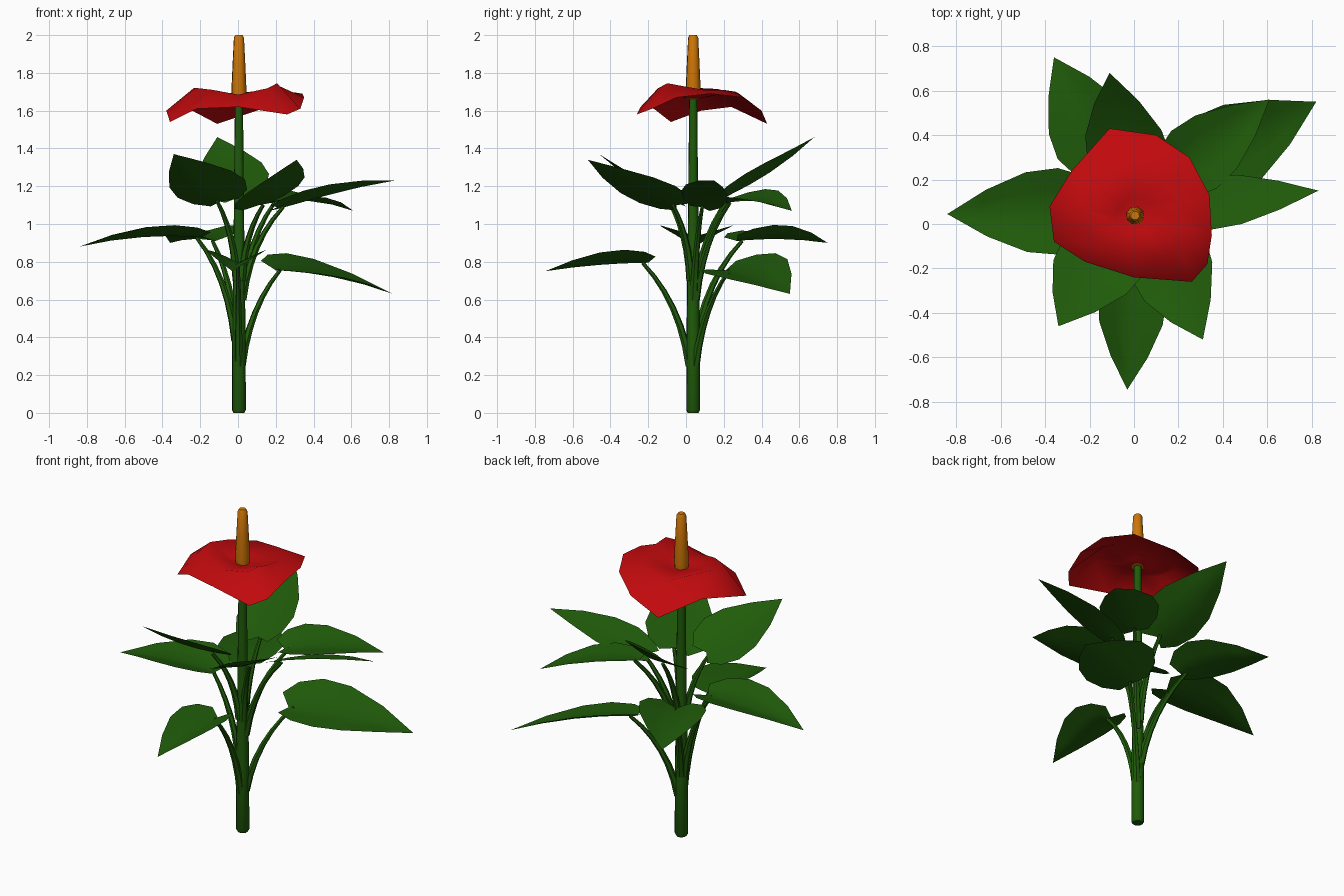
import bpy, bmesh, math
from mathutils import Vector

if "Cube" in bpy.data.objects:
    bpy.data.objects.remove(bpy.data.objects["Cube"])


def material(name, rgb):
    m = bpy.data.materials.new(name)
    m.diffuse_color = (*rgb, 1)
    m.use_nodes = True
    m.node_tree.nodes["Principled BSDF"].inputs["Base Color"].default_value = m.diffuse_color
    return m


GREEN = material("leaf green", (0.014, 0.104, 0.003))
RED = material("flower red", (0.53, 0.003, 0.004))
ORANGE = material("spike orange", (0.62, 0.18, 0.002))
AXIS = Vector((0.005, 0.038, 0))


def finish(name, bm, mat, angle=50):
    bmesh.ops.recalc_face_normals(bm, faces=bm.faces)
    me = bpy.data.meshes.new(name)
    bm.to_mesh(me)
    bm.free()
    me.materials.append(mat)
    ob = bpy.data.objects.new(name, me)
    bpy.context.collection.objects.link(ob)
    bpy.context.view_layer.objects.active = ob
    ob.select_set(True)
    bpy.ops.object.shade_smooth_by_angle(angle=math.radians(angle))
    ob.select_set(False)
    return ob


def tube(name, path, radii, mat, sides=8):
    """Capped tube along a path with one radius per point."""
    bm = bmesh.new()
    rings = []
    for i, p in enumerate(path):
        d = (path[min(i + 1, len(path) - 1)] - path[max(i - 1, 0)]).normalized()
        u = d.cross(Vector((0.3, 1, 0))).normalized()
        v = d.cross(u)
        rings.append([bm.verts.new(p + radii[i] * (u * math.cos(a) + v * math.sin(a)))
                      for a in (2 * math.pi * k / sides for k in range(sides))])
    for a, b in zip(rings, rings[1:]):
        for k in range(sides):
            n = (k + 1) % sides
            bm.faces.new((a[k], a[n], b[n], b[k]))
    bm.faces.new(rings[0])
    bm.faces.new(rings[-1])
    return finish(name, bm, mat)


def leaf(name, base, tip, half, arch, fold, roll):
    """Pointed leaf blade: arched midrib, folded halves, roll lifts its left side."""
    base, tip = Vector(base), Vector(tip)
    axis = tip - base
    left = Vector((-axis.y, axis.x, 0)).normalized()
    up = axis.cross(left).normalized()
    outline = ((0, 0.42), (0.10, 0.80), (0.27, 1.0), (0.48, 0.92), (0.74, 0.54))
    bm = bmesh.new()
    rows = []
    for t, w in outline:
        row = []
        for s in (-1, -0.5, 0, 0.5, 1):
            p = base + axis * (t - 0.07 * abs(s) * (1 - t))
            p += left * (half * w * s)
            p += up * (arch * 4 * t * (1 - t) + w * (fold * abs(s) + roll * s))
            row.append(bm.verts.new(p))
        rows.append(row)
    for a, b in zip(rows, rows[1:]):
        for k in range(4):
            bm.faces.new((a[k], a[k + 1], b[k + 1], b[k]))
    point = bm.verts.new(tip)
    for k in range(4):
        bm.faces.new((rows[-1][k], rows[-1][k + 1], point))
    return finish(name, bm, GREEN)


def stalk(name, start_z, base):
    """Thin stalk that hugs the stem, then bends out to the blade."""
    end = Vector(base)
    out = Vector((end.x - AXIS.x, end.y - AXIS.y, 0))
    p0 = AXIS + out.normalized() * 0.018 + Vector((0, 0, start_z))
    p1 = AXIS + out * 0.30 + Vector((0, 0, start_z + (end.z - start_z) * 0.62))
    p2 = end + out.normalized() * 0.03
    path = [p0 * (1 - t) ** 2 + p1 * (2 * t * (1 - t)) + p2 * t * t
            for t in (k / 6 for k in range(7))]
    tube(name, path, [0.023 - 0.0022 * k for k in range(7)], GREEN, 6)


# Blades: base, tip, half width, arch, fold, roll, stalk start height
LEAVES = {
    "left_leaf": ((-0.19, 0.06, 0.93), (-0.84, 0.045, 0.88), 0.195, 0.025, 0.055, 0, 0.38),
    "back_left_leaf": ((-0.12, 0.27, 0.91), (-0.36, 0.75, 0.90), 0.19, 0.015, 0.06, -0.015, 0.38),
    "back_leaf": ((0.0, 0.20, 1.14), (-0.11, 0.68, 1.46), 0.185, -0.025, 0.035, -0.05, 0.65),
    "low_back_right_leaf": ((0.20, 0.21, 0.755), (0.82, 0.55, 0.63), 0.205, 0.025, 0.045, 0.055, 0.25),
    "high_back_right_leaf": ((0.17, 0.21, 1.11), (0.61, 0.56, 1.07), 0.165, 0.03, 0.04, 0.02, 0.60),
    "right_leaf": ((0.21, 0.08, 1.09), (0.83, 0.15, 1.23), 0.12, 0.025, 0.005, -0.032, 0.60),
    "front_right_leaf": ((0.11, -0.05, 1.10), (0.31, -0.52, 1.34), 0.19, -0.02, 0.02, 0.05, 0.70),
    "front_leaf": ((0.0, -0.20, 0.795), (-0.03, -0.745, 0.75), 0.155, 0.01, 0.07, 0, 0.25),
    "front_left_leaf": ((-0.09, -0.07, 1.12), (-0.34, -0.46, 1.37), 0.195, -0.02, 0.03, 0.055, 0.70),
}
for name, (base, tip, half, arch, fold, roll, z0) in LEAVES.items():
    leaf(name, base, tip, half, arch, fold, roll)
    stalk(name.replace("leaf", "stalk"), z0, base)

# Main stem and flower spike
tube("stem", [AXIS + Vector((0, 0, z)) for z in (0, 0.015, 0.4, 0.9, 1.67)],
     [0.030, 0.038, 0.037, 0.030, 0.022], GREEN)
tube("flower_spike", [AXIS + Vector((0, 0, z)) for z in (1.66, 1.70, 1.85, 1.985, 2.0)],
     [0.038, 0.042, 0.035, 0.028, 0.020], ORANGE)

# Wavy red bract: rim x, y, z and height halfway in
RIM = ((-0.11, 0.43, 1.53, 1.69), (0.10, 0.40, 1.60, 1.70), (0.25, 0.30, 1.67, 1.71),
       (0.34, 0.13, 1.69, 1.71), (0.35, -0.05, 1.67, 1.73), (0.33, -0.18, 1.61, 1.745),
       (0.26, -0.26, 1.58, 1.72), (0.0, -0.24, 1.62, 1.685), (-0.22, -0.17, 1.61, 1.71),
       (-0.36, -0.08, 1.54, 1.72), (-0.38, 0.08, 1.60, 1.72), (-0.28, 0.24, 1.62, 1.715))
bm = bmesh.new()
middle = bm.verts.new(AXIS + Vector((0, 0, 1.655)))
inner, half_ring, outer = [], [], []
for x, y, z, zm in RIM:
    d = Vector((x, y, 0)) - AXIS
    for ring, f, h in ((inner, 0.22, 1.675), (half_ring, 0.62, zm), (outer, 1, z)):
        ring.append(bm.verts.new(AXIS + d * f + Vector((0, 0, h))))
for k in range(len(RIM)):
    n = (k + 1) % len(RIM)
    bm.faces.new((middle, inner[n], inner[k]))
    bm.faces.new((inner[k], inner[n], half_ring[n], half_ring[k]))
    bm.faces.new((half_ring[k], half_ring[n], outer[n], outer[k]))
finish("flower_bract", bm, RED, 120)
